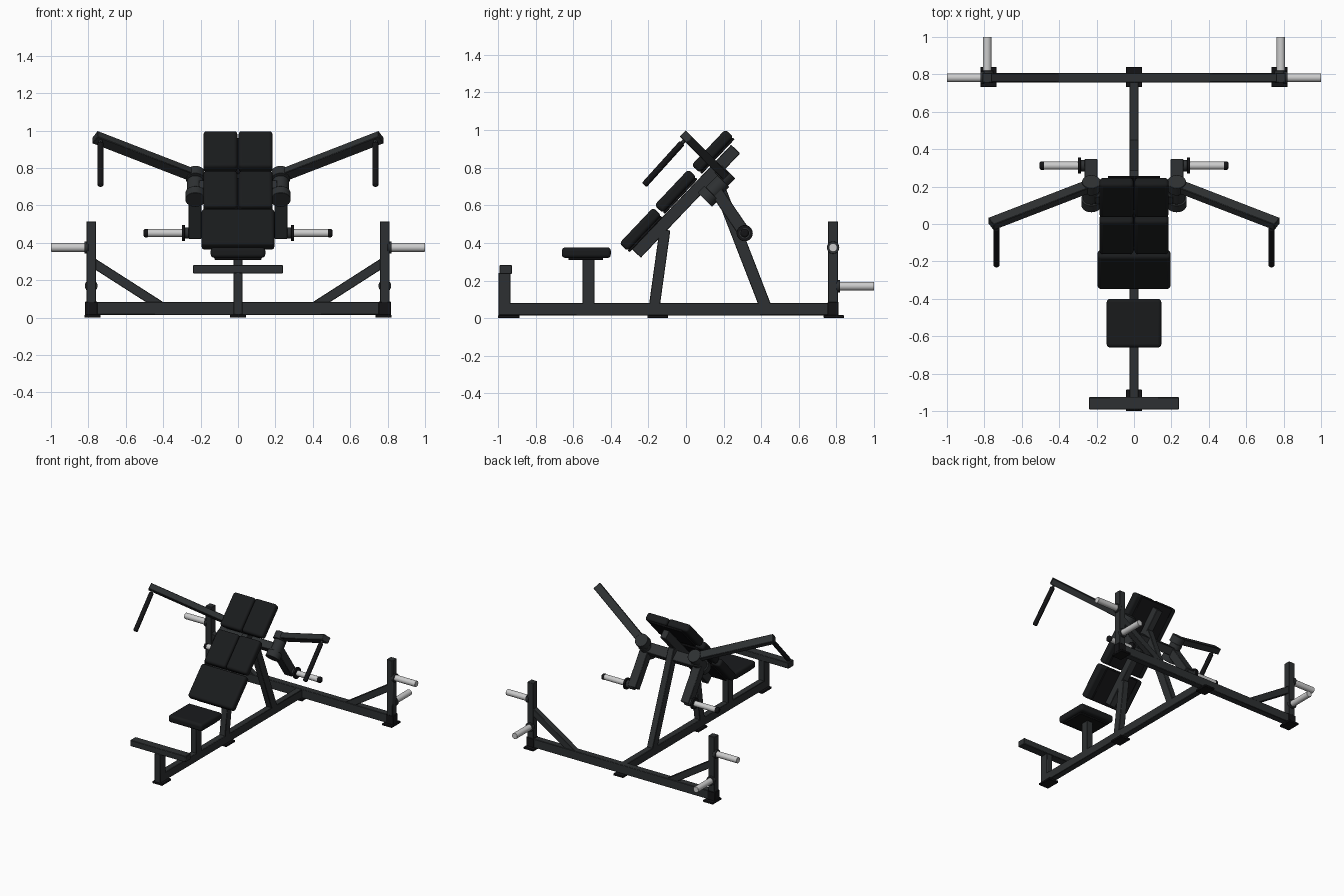
import bpy, bmesh, math
from mathutils import Vector as V, Matrix

if "Cube" in bpy.data.objects:
    bpy.data.objects.remove(bpy.data.objects["Cube"])


def mat(name, c):
    m = bpy.data.materials.new(name)
    m.diffuse_color = (*c, 1)
    m.use_nodes = True
    m.node_tree.nodes["Principled BSDF"].inputs["Base Color"].default_value = m.diffuse_color
    return m


FRAME = mat("frame_grey", (.027, .030, .032))
PAD = mat("pad_black", (.010, .011, .012))
RUBBER = mat("rubber_black", (.007, .007, .008))
STEEL = mat("steel", (.55, .56, .57))


def finish(bm, name, m, bevel=0, seg=2):
    me = bpy.data.meshes.new(name)
    bm.to_mesh(me)
    bm.free()
    ob = bpy.data.objects.new(name, me)
    bpy.context.collection.objects.link(ob)
    me.materials.append(m)
    if bevel:
        b = ob.modifiers.new("bevel", 'BEVEL')
        b.width, b.segments = bevel, seg
    return ob


def axes(z, ref):
    z = V(z).normalized()
    y = z.cross(V(ref)).normalized()
    return Matrix((y.cross(z), y, z)).transposed().to_4x4()


def tube(name, p, q, w, h, ref=(1, 0, 0), m=FRAME, bevel=.003, seg=1):
    """Box from p to q; w is measured along ref, h across it."""
    p, q = V(p), V(q)
    bm = bmesh.new()
    M = Matrix.Translation((p + q) / 2) @ axes(q - p, ref) @ Matrix.Diagonal((w, h, (q - p).length, 1))
    bmesh.ops.create_cube(bm, size=1, matrix=M)
    return finish(bm, name, m, bevel, seg)


def box(name, x0, x1, y0, y1, z0, z1, m=FRAME, bevel=.003, seg=1):
    yc, zc = (y0 + y1) / 2, (z0 + z1) / 2
    return tube(name, (x0, yc, zc), (x1, yc, zc), y1 - y0, z1 - z0, (0, 1, 0), m, bevel, seg)


def rod(name, p, q, r, m=FRAME, bevel=.002):
    p, q = V(p), V(q)
    d = q - p
    bm = bmesh.new()
    M = Matrix.Translation((p + q) / 2) @ d.to_track_quat('Z', 'Y').to_matrix().to_4x4()
    bmesh.ops.create_cone(bm, cap_ends=True, segments=32, radius1=r, radius2=r, depth=d.length, matrix=M)
    ob = finish(bm, name, m, bevel)
    ob.modifiers["bevel"].limit_method = 'ANGLE'
    return ob


# base frame and feet
box("main_beam", -.025, .025, -.99, .80, .015, .08)
box("rear_cross_beam", -.81, .81, .757, .808, .015, .083)
for name, x, y0, y1 in (("front", 0, -1, -.885), ("middle", 0, -.205, -.095), ("rear", 0, .732, .84),
                        ("left", -.778, .732, .84), ("right", .778, .732, .84)):
    box(name + "_foot_plate", x - .043, x + .043, y0, y1, 0, .016, RUBBER)

# foot rest
box("front_post", -.025, .025, -.998, -.932, .015, .24)
box("foot_rest_bar", -.24, .24, -.992, -.926, .235, .282)

# seat
box("seat_post", -.025, .025, -.55, -.486, .07, .315)
box("seat_plate", -.125, .125, -.625, -.44, .308, .325, RUBBER)
box("seat_pad", -.146, .146, -.66, -.40, .32, .376, PAD, .018, 4)

# backrest legs and spine
tube("backrest_front_leg", (0, -.169, .06), (0, -.112, .47), .05, .058)
tube("backrest_rear_leg", (0, .423, .06), (0, .155, .75), .05, .063)
tube("backrest_spine", (0, -.264, .344), (0, .264, .899), .05, .066)

# backrest pads: one wide lower pad, two split rows above
along = V((0, .687, .727))
back = V((0, .727, -.687))
for row, y, z, halves in (("lower", -.243, .472, ((-.195, .195),)),
                          ("middle", -.056, .675, ((-.185, -.003), (.003, .185))),
                          ("upper", .141, .888, ((-.185, -.003), (.003, .185)))):
    c = V((0, y, z))
    for x0, x1 in halves:
        o = V(((x0 + x1) / 2, 0, 0))
        tube(row + "_back_pad", c + o - along * .131, c + o + along * .131, x1 - x0, .06, m=PAD, bevel=.018, seg=4)
    pc = c + back * .035
    tube(row + "_back_plate", pc - along * .127, pc + along * .127, .28, .014, m=RUBBER)

# pivot crossbar between the arm hubs
tube("pivot_crossbar", (-.21, .155, .685), (.21, .155, .685), .06, .08, along)

AX = V((0, .7071, .7071))
for s, side in ((-1, "left"), (1, "right")):
    # rear uprights, braces and plate storage horns
    box(side + "_upright", s * .785 - .026, s * .785 + .026, .755, .808, .015, .515)
    box(side + "_upright_sleeve", s * .785 - .033, s * .785 + .033, .753, .812, .014, .085, RUBBER)
    tube(side + "_brace", (s * .41, .782, .06), (s * .785, .782, .30), .045, .05, (0, 1, 0))
    rod(side + "_side_horn_collar", (s * .80, .782, .375), (s * .822, .782, .375), .033)
    rod(side + "_side_storage_horn", (s * .80, .782, .375), (s, .782, .375), .023, STEEL)
    rod(side + "_rear_horn_collar", (s * .785, .80, .17), (s * .785, .82, .17), .034)
    rod(side + "_rear_storage_horn", (s * .785, .80, .17), (s * .785, 1, .17), .023, STEEL)

    # pivot hub
    hub = V((s * .228, .10, .63))
    rod(side + "_hub_cap", hub, hub + AX * .05, .054)
    rod(side + "_hub", hub + AX * .05, hub + AX * .14, .044)
    top = V((s * .228, .207, .757))
    rod(side + "_arm_ring", top - AX * .028, top + AX * .028, .05)

    # press arm and handle
    tube(side + "_press_arm", top, (s * .765, 0, .965), .045, .06, AX)
    a, b = V((s * .735, .01, .965)), V((s * .735, -.222, .708))
    rod(side + "_handle_rod", a, b, .010)
    rod(side + "_handle_grip", a.lerp(b, .13), b, .017, RUBBER, .006)

    # loading lever and weight horn
    tube(side + "_lever", (s * .23, .15, .69), (s * .23, .322, .438), .07, .065)
    h = lambda x: V((s * x, .312, .452))
    rod(side + "_horn_base", h(.22), h(.30), .030)
    rod(side + "_horn_flange", h(.284), h(.300), .043, RUBBER)
    rod(side + "_weight_horn", h(.29), h(.485), .021, STEEL)
    rod(side + "_horn_end_cap", h(.475), h(.505), .023, RUBBER, .010)

# smooth rounded surfaces, keep hard edges
bpy.ops.object.select_all(action='SELECT')
bpy.context.view_layer.objects.active = bpy.context.selected_objects[0]
bpy.ops.object.shade_smooth_by_angle(angle=math.radians(35))
